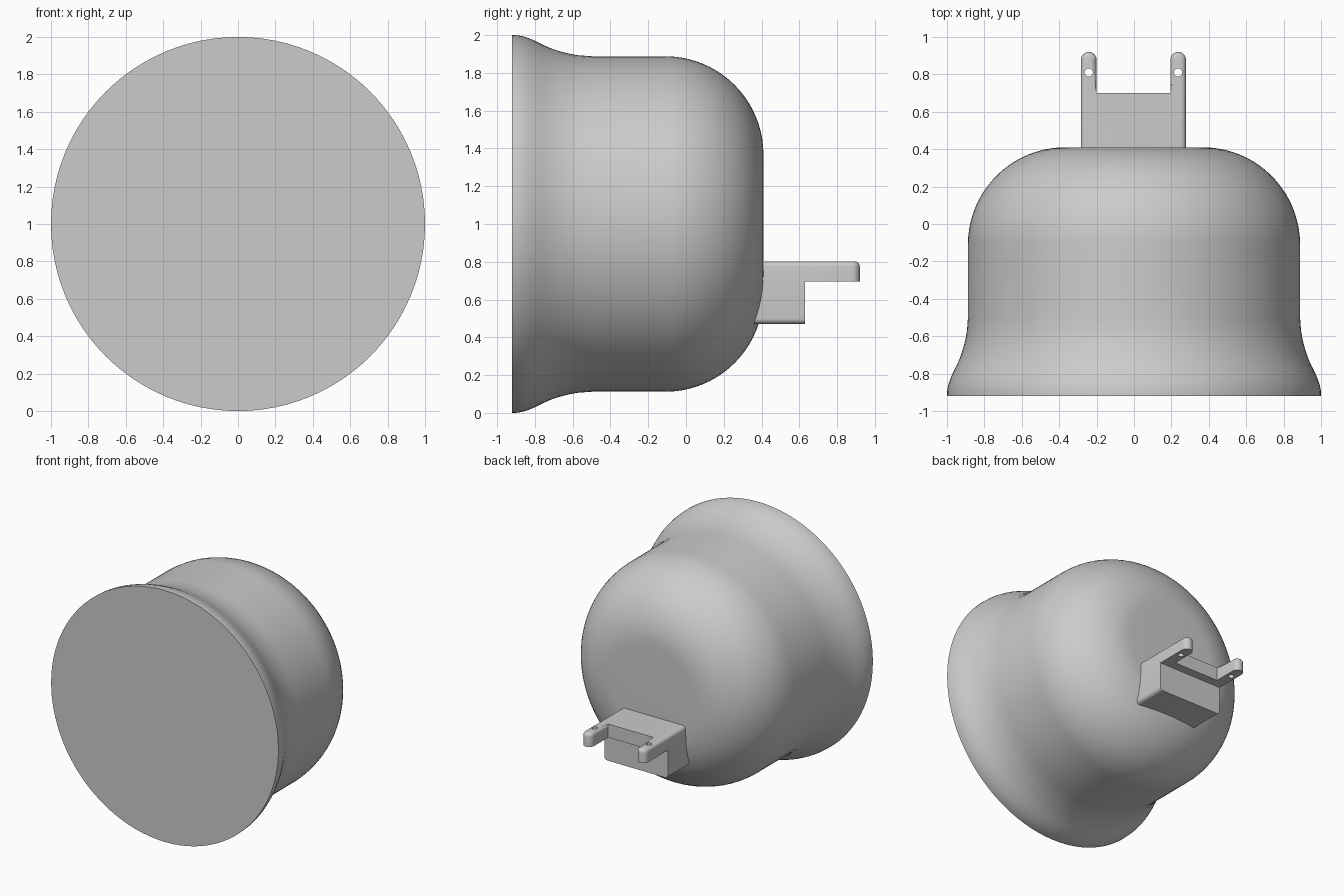
import bpy, bmesh
from math import sin, cos, pi, radians
from mathutils import Matrix, Vector

if "Cube" in bpy.data.objects:
    bpy.data.objects.remove(bpy.data.objects["Cube"])

grey = bpy.data.materials.new("light grey")
grey.use_nodes = True
grey.diffuse_color = (0.6, 0.6, 0.6, 1)
grey.node_tree.nodes["Principled BSDF"].inputs["Base Color"].default_value = (0.6, 0.6, 0.6, 1)


def make_object(name, bm):
    bmesh.ops.recalc_face_normals(bm, faces=bm.faces)
    mesh = bpy.data.meshes.new(name)
    bm.to_mesh(mesh)
    bm.free()
    mesh.materials.append(grey)
    obj = bpy.data.objects.new(name, mesh)
    bpy.context.collection.objects.link(obj)
    return obj


def smooth(obj, angle=35):
    bpy.ops.object.select_all(action='DESELECT')
    obj.select_set(True)
    bpy.context.view_layer.objects.active = obj
    bpy.ops.object.shade_smooth_by_angle(angle=radians(angle))


def prism(points, offset):
    bm = bmesh.new()
    face = bm.faces.new([bm.verts.new(p) for p in points])
    moved = bmesh.ops.extrude_face_region(bm, geom=[face], use_keep_orig=True)["geom"]
    bmesh.ops.translate(bm, vec=offset, verts=[v for v in moved if isinstance(v, bmesh.types.BMVert)])
    return bm


# Bell shaped body: (radius, y) profile spun about the y axis
profile = [(0, -0.92), (1, -0.92), (0.999, -0.89), (0.993, -0.86), (0.983, -0.83),
           (0.968, -0.795), (0.95, -0.76), (0.93, -0.715), (0.915, -0.67),
           (0.902, -0.62), (0.893, -0.57), (0.888, -0.5)]
fillet = 0.52
steps = 20
for i in range(steps + 1):
    a = i / steps * pi / 2
    profile.append((0.888 - fillet + fillet * cos(a), -0.11 + fillet * sin(a)))
profile.append((0, 0.41))
bm = bmesh.new()
verts = [bm.verts.new((r, y, 1)) for r, y in profile]
edges = [bm.edges.new(pair) for pair in zip(verts, verts[1:])]
bmesh.ops.spin(bm, geom=verts + edges, cent=(0, 0, 1), axis=(0, 1, 0),
               angle=2 * pi, steps=96, use_merge=True)
bmesh.ops.remove_doubles(bm, verts=bm.verts, dist=0.0001)
smooth(make_object("bell_body", bm))

# Bracket block with rounded lower corners
cx, half, back = -0.003, 0.281, 0.3
bm = prism([(cx - half, back, 0.47), (cx + half, back, 0.47),
            (cx + half, back, 0.7), (cx - half, back, 0.7)], Vector((0, 0.63 - back, 0)))
low = [e for e in bm.edges if all(v.co.z < 0.5 for v in e.verts)
       and abs(e.verts[0].co.y - e.verts[1].co.y) > 0.1]
bmesh.ops.bevel(bm, geom=low, offset=0.03, segments=6, profile=0.5, affect='EDGES')
smooth(make_object("bracket_block", bm))

# Forked top plate: outline with two round-ended prongs, upper rim rounded
pr = 0.042
pc, tip, notch = half - pr, 0.92 - pr, 0.70
right = [(half, back)]
right += [(pc + pr * cos(i * pi / 12), tip + pr * sin(i * pi / 12)) for i in range(13)]
right += [(half - 2 * pr, notch)]
outline = right + [(-x, y) for x, y in reversed(right)]
bm = prism([(cx + x, y, 0.695) for x, y in outline], Vector((0, 0, 0.107)))


def is_rim(e):
    a, b = (v.co for v in e.verts)
    flat_front = abs(a.y - b.y) < 0.001 and abs(a.x - b.x) > 0.1
    return min(a.z, b.z) > 0.78 and not flat_front


bmesh.ops.bevel(bm, geom=[e for e in bm.edges if is_rim(e)], offset=0.028,
                segments=5, profile=0.5, affect='EDGES')
plate = make_object("fork_plate", bm)

# Pin holes through the prongs
bm = bmesh.new()
for side in (-1, 1):
    bmesh.ops.create_cone(bm, cap_ends=True, segments=24, radius1=0.022, radius2=0.022, depth=0.4,
                          matrix=Matrix.Translation((cx + side * pc, 0.81, 0.75)))
cutter = make_object("pin_hole_cutter", bm)
cutter.hide_render = True
cutter.hide_viewport = True
cut = plate.modifiers.new("pin holes", 'BOOLEAN')
cut.operation = 'DIFFERENCE'
cut.solver = 'EXACT'
cut.object = cutter
smooth(plate)
